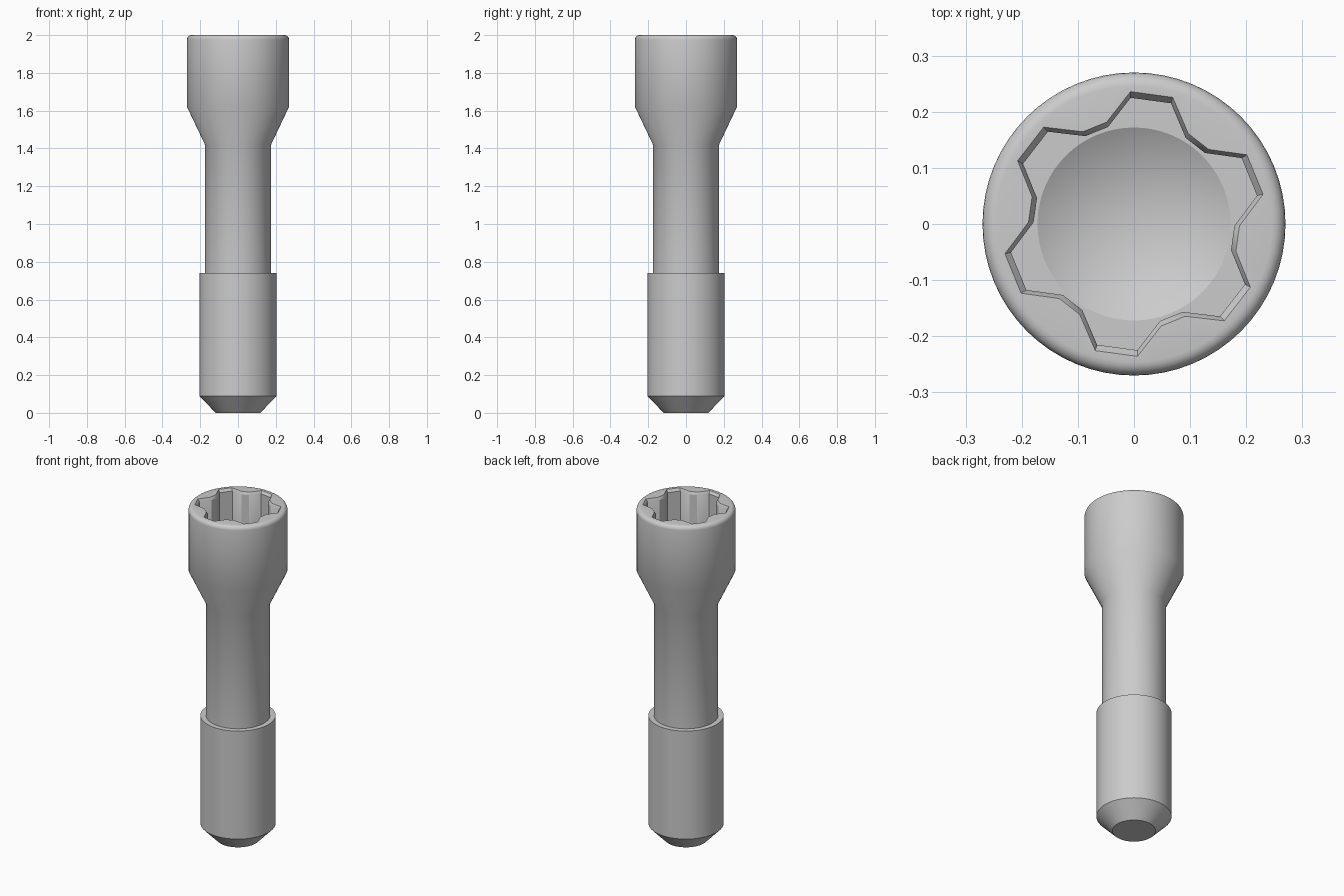
import bpy, bmesh
from math import sin, cos, pi, radians

cube = bpy.data.objects.get("Cube")
if cube:
    bpy.data.objects.remove(cube)

SIDES = 64
steel = bpy.data.materials.new("grey steel")
steel.use_nodes = True
steel.diffuse_color = (0.6, 0.6, 0.6, 1)
steel.node_tree.nodes["Principled BSDF"].inputs["Base Color"].default_value = steel.diffuse_color


def circle(bm, r, z):
    return [bm.verts.new((r * cos(2 * pi * i / SIDES), r * sin(2 * pi * i / SIDES), z))
            for i in range(SIDES)]


def star(bm, lobe_r, valley_r, z):
    """Six-lobed socket outline: two corners per lobe, two per valley."""
    corners = [(-15, valley_r), (-1, valley_r), (13, lobe_r), (31.5, lobe_r)]
    return [bm.verts.new((r * cos(radians(a + 60 * k)), r * sin(radians(a + 60 * k)), z))
            for k in range(6) for a, r in corners]


def skin(bm, rings):
    for low, high in zip(rings, rings[1:]):
        for i in range(len(low)):
            j = (i + 1) % len(low)
            bm.faces.new((low[i], low[j], high[j], high[i]))


def fill_between(bm, outer, inner):
    edges = []
    for loop in (outer, inner):
        for a, b in zip(loop, loop[1:] + loop[:1]):
            edges.append(bm.edges.get((a, b)) or bm.edges.new((a, b)))
    bmesh.ops.triangle_fill(bm, edges=edges, use_beauty=True)


def finish(bm, name):
    bmesh.ops.recalc_face_normals(bm, faces=bm.faces)
    mesh = bpy.data.meshes.new(name)
    bm.to_mesh(mesh)
    bm.free()
    mesh.materials.append(steel)
    obj = bpy.data.objects.new(name, mesh)
    bpy.context.collection.objects.link(obj)
    bpy.ops.object.select_all(action='DESELECT')
    obj.select_set(True)
    bpy.context.view_layer.objects.active = obj
    bpy.ops.object.shade_smooth_by_angle(angle=radians(28))


# Head and shank: turned outside with a rounded top edge
bm = bmesh.new()
profile = [(0.175, 0.70), (0.175, 1.42), (0.27, 1.62)]
round_r = 0.024
for step in range(6):
    a = step * pi / 10
    profile.append((0.27 - round_r + round_r * cos(a), 2 - round_r + round_r * sin(a)))
outside = [circle(bm, r, z) for r, z in profile]
skin(bm, outside)
bm.faces.new(outside[0])

# Splined socket with a chamfered mouth, flat shelf and drilled cone
mouth = star(bm, 0.236, 0.188, 2.0)
wall_top = star(bm, 0.225, 0.179, 1.985)
wall_low = star(bm, 0.225, 0.179, 1.62)
skin(bm, [mouth, wall_top, wall_low])
fill_between(bm, outside[-1], mouth)
shelf = circle(bm, 0.172, 1.62)
fill_between(bm, wall_low, shelf)
tip = bm.verts.new((0, 0, 1.52))
for i in range(SIDES):
    bm.faces.new((shelf[i], shelf[(i + 1) % SIDES], tip))
finish(bm, "socket_head_and_shank")

# Thicker lower section with a chamfered end
bm = bmesh.new()
rings = [circle(bm, r, z) for r, z in [(0.118, 0), (0.205, 0.09), (0.205, 0.74)]]
skin(bm, rings)
bm.faces.new(rings[0])
bm.faces.new(rings[-1])
finish(bm, "threaded_end")
